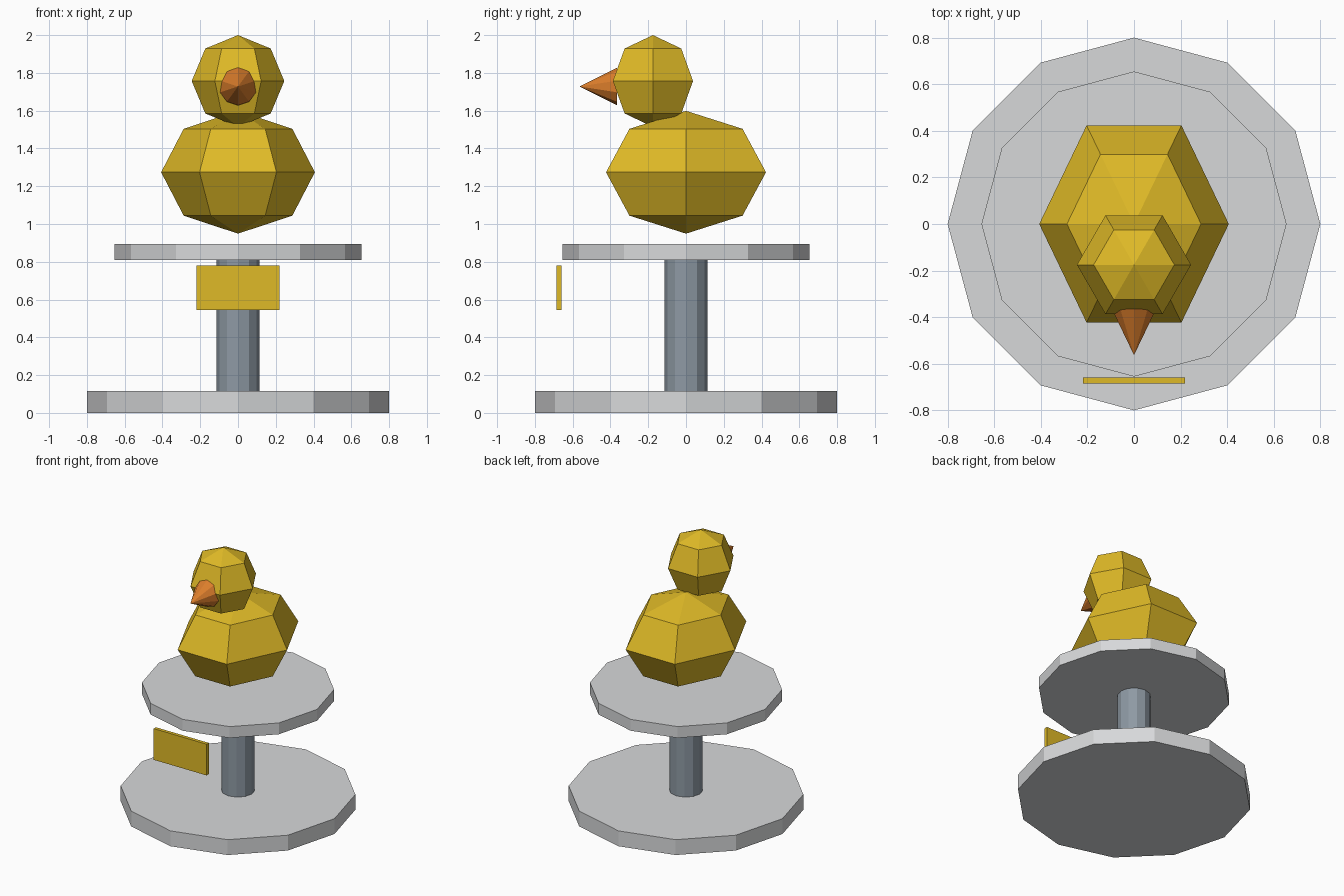
import bpy
import bmesh
from math import sin, cos, pi

if "Cube" in bpy.data.objects:
    bpy.data.objects.remove(bpy.data.objects["Cube"], do_unlink=True)


def material(name, rgb):
    mat = bpy.data.materials.new(name)
    mat.use_nodes = True
    colour = (*rgb, 1.0)
    mat.diffuse_color = colour
    mat.node_tree.nodes["Principled BSDF"].inputs["Base Color"].default_value = colour
    return mat


grey = material("light grey", (0.68, 0.69, 0.70))
steel = material("steel blue grey", (0.27, 0.32, 0.37))
yellow = material("duck yellow", (0.74, 0.49, 0.02))
orange = material("beak orange", (0.72, 0.21, 0.025))


def finish(bm, name, mat, location, scale=(1, 1, 1), rotation=(0, 0, 0)):
    bmesh.ops.recalc_face_normals(bm, faces=bm.faces)
    mesh = bpy.data.meshes.new(name)
    bm.to_mesh(mesh)
    bm.free()
    mesh.materials.append(mat)
    obj = bpy.data.objects.new(name, mesh)
    obj.location, obj.scale, obj.rotation_euler = location, scale, rotation
    bpy.context.collection.objects.link(obj)
    return obj


def lathe(name, mat, profile, sides, location, start=0.0, **transform):
    """Revolve (radius, height) points around z; zero radius makes a tip."""
    bm = bmesh.new()
    rings = []
    for r, z in profile:
        count = sides if r > 0 else 1
        angles = [start + 2 * pi * i / sides for i in range(count)]
        rings.append([bm.verts.new((r * cos(a), r * sin(a), z)) for a in angles])
    for low, high in zip(rings, rings[1:]):
        for i in range(sides):
            j = (i + 1) % sides
            corners = [low[i % len(low)], low[j % len(low)],
                       high[j % len(high)], high[i % len(high)]]
            bm.faces.new(list(dict.fromkeys(corners)))
    for ring in (rings[0], rings[-1]):
        if len(ring) > 1:
            bm.faces.new(ring)
    return finish(bm, name, mat, location, **transform)


def disc(name, mat, radius, bottom, top):
    return lathe(name, mat, [(radius, bottom), (radius, top)], 12, (0, 0, 0))


def faceted_ball(name, mat, location, radii):
    steps = [-pi / 2 + k * pi / 4 for k in range(5)]
    profile = [(0 if k in (0, 4) else cos(a), sin(a)) for k, a in enumerate(steps)]
    return lathe(name, mat, profile, 6, location, scale=radii)


# Stand
disc("base_disc", grey, 0.80, 0.0, 0.115)
disc("column", steel, 0.114, 0.115, 0.81)
disc("top_disc", grey, 0.655, 0.81, 0.895)

# Name plate, left blank
bm = bmesh.new()
bmesh.ops.create_cube(bm, size=1)
finish(bm, "front_plate", yellow, (0, -0.672, 0.662), scale=(0.438, 0.026, 0.234))

# Duck
faceted_ball("duck_body", yellow, (0, 0, 1.274), (0.407, 0.489, 0.325))
faceted_ball("duck_head", yellow, (0, -0.175, 1.757), (0.245, 0.245, 0.243))
lathe("beak", orange, [(0.1, 0), (0, 0.198)], 10, (0, -0.365, 1.728),
      start=pi / 2, rotation=(pi / 2, 0, 0))
